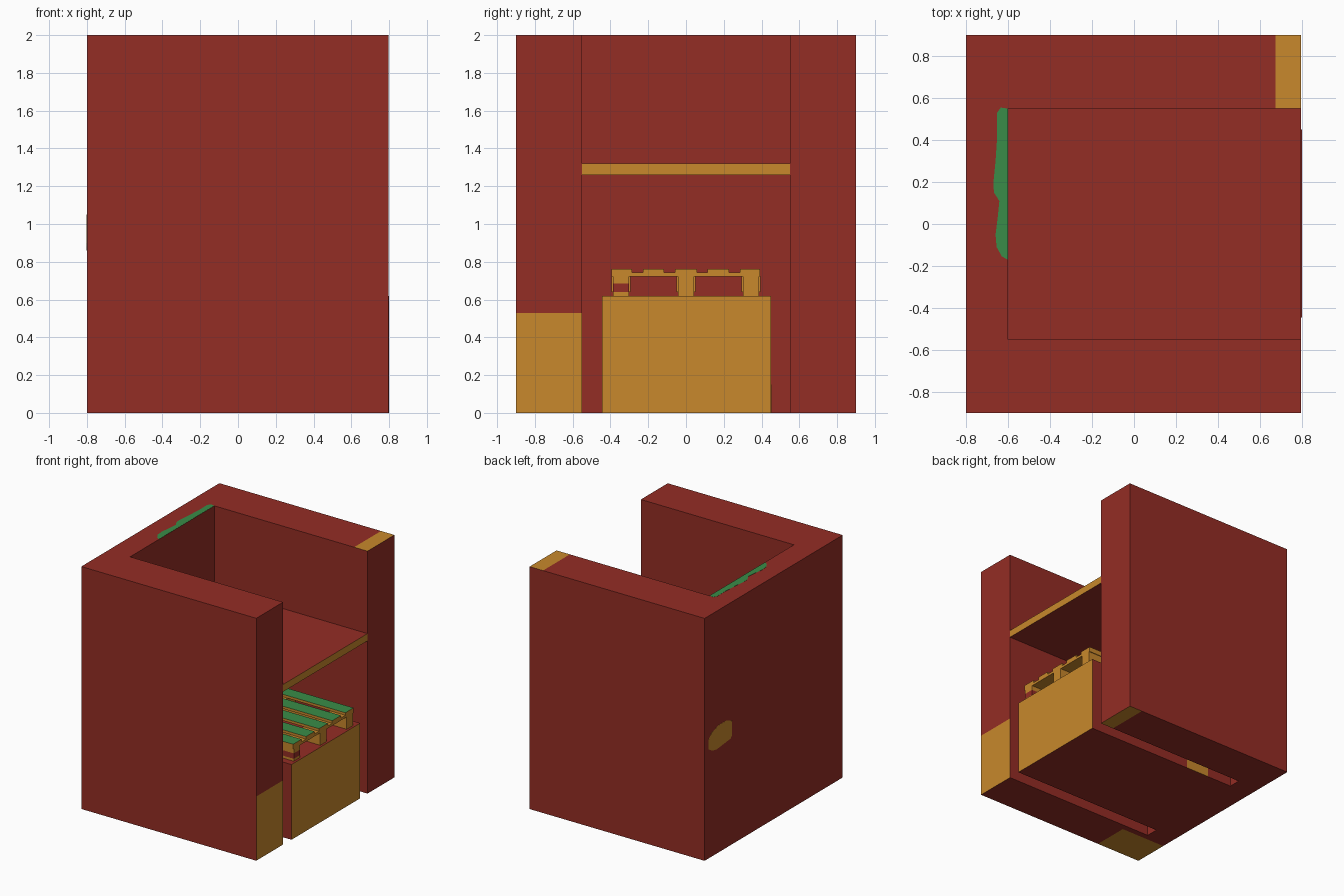
import bpy, bmesh
from mathutils import Vector

if "Cube" in bpy.data.objects:
    bpy.data.objects.remove(bpy.data.objects["Cube"])


def mat(name, rgb):
    m = bpy.data.materials.new(name)
    m.diffuse_color = (*rgb, 1)
    m.use_nodes = True
    m.node_tree.nodes["Principled BSDF"].inputs["Base Color"].default_value = m.diffuse_color
    return m


RED = mat("brick red", (0.296, 0.026, 0.018))
ORANGE = mat("warm orange", (0.578, 0.246, 0.025))
GREEN = mat("leaf green", (0.042, 0.262, 0.065))
MATS = [RED, ORANGE, GREEN]


def finish(name, bm, rule=None):
    """Turn a bmesh into an object; rule(centre, normal) gives the colour index."""
    bmesh.ops.recalc_face_normals(bm, faces=bm.faces)
    if rule:
        for f in bm.faces:
            f.material_index = rule(f.calc_center_median(), f.normal)
    me = bpy.data.meshes.new(name)
    bm.to_mesh(me)
    bm.free()
    for m in MATS:
        me.materials.append(m)
    ob = bpy.data.objects.new(name, me)
    bpy.context.collection.objects.link(ob)
    return ob


def prism(points, vec, bm=None):
    bm = bm or bmesh.new()
    f = bm.faces.new([bm.verts.new(p) for p in points])
    r = bmesh.ops.extrude_face_region(bm, geom=[f])
    vs = [v for v in r["geom"] if isinstance(v, bmesh.types.BMVert)]
    bmesh.ops.translate(bm, vec=Vector(vec), verts=vs)
    return bm


def box(name, x, y, z, rule):
    pts = [(x[0], y[0], z[0]), (x[1], y[0], z[0]), (x[1], y[1], z[0]), (x[0], y[1], z[0])]
    return finish(name, prism(pts, (0, 0, z[1] - z[0])), rule)


def red(c, n): return 0
def orange(c, n): return 1
def orange_end(c, n): return 1 if n.x > 0.9 else 0
def green_top(c, n): return 2 if n.z > 0.9 else 1


# U-shaped wall, open to +x, with coloured areas cut into its faces
E = 0.797
outline = [(-0.8, -0.9), (E, -0.9), (E, -0.55), (-0.6, -0.55),
           (-0.6, 0.55), (E, 0.55), (E, 0.9), (-0.8, 0.9)]
bm = prism([(x, y, 0) for x, y in outline], (0, 0, 2))
for co, no in [((0, 0, 0.53), (0, 0, 1)), ((0.675, 0, 0), (1, 0, 0)),
               ((-0.39, 0, 0), (1, 0, 0)), ((0, -0.6, 0), (0, 1, 0)),
               ((0, 0.55, 0), (0, 1, 0))]:
    bmesh.ops.bisect_plane(bm, geom=bm.verts[:] + bm.edges[:] + bm.faces[:],
                           plane_co=co, plane_no=no)


def wall_rule(c, n):
    if n.x > 0.9 and c.x > 0.7 and c.y < 0 and c.z < 0.53:
        return 1                                   # lower part of one wall end
    if abs(n.z) > 0.9 and c.x > 0.675 and c.y > 0.55:
        return 1                                   # top and bottom of other end
    if n.z < -0.9 and c.x < -0.39 and c.y < -0.6:
        return 1                                   # underside corner
    return 0


finish("enclosure_wall", bm, wall_rule)

# Plinth and shelf
box("plinth", (-0.6, 0.8), (-0.445, 0.45), (0, 0.62), orange_end)
box("shelf", (-0.6, E), (-0.55, 0.55), (1.26, 1.32), orange_end)

# Thin coloured patches
top_patch = [(-0.601, -0.17), (-0.63, -0.155), (-0.655, -0.11), (-0.66, -0.05),
             (-0.65, 0.03), (-0.642, 0.11), (-0.668, 0.15), (-0.67, 0.2),
             (-0.66, 0.3), (-0.652, 0.42), (-0.653, 0.53), (-0.635, 0.555), (-0.601, 0.55)]
finish("top_patch", prism([(x, y, 1.999) for x, y in top_patch], (0, 0, 0.002)),
       lambda c, n: 2)
side_patch = [(0.85, 0.9), (0.80, 0.87), (0.74, 0.86), (0.56, 0.88), (0.545, 0.9),
              (0.545, 1.02), (0.62, 1.05), (0.72, 1.05), (0.81, 1.02), (0.85, 0.98)]
finish("back_wall_patch", prism([(-0.799, y, z) for y, z in side_patch], (-0.002, 0, 0)),
       orange)
box("plinth_patch", (-0.37, -0.16), (0.449, 0.452), (0, 0.15), orange)

# Pallet: bottom runners, blocks, cross boards, top slats
X0, X1 = -0.42, 0.78
for i, y in enumerate((-0.345, 0, 0.345)):
    box(f"pallet_runner_{i}", (X0, X1), (y - 0.042, y + 0.042), (0.62, 0.64), orange)
    for j, x in enumerate((X0 + 0.07, 0.18, X1 - 0.07)):
        w = 0.042 if j == 2 else 0.05
        xs, ys = (x - 0.07, x + 0.07), (y - w, y + w)
        corner = i == 0 and j == 2
        box(f"pallet_block_low_{i}{j}", xs, ys, (0.64, 0.685), red if corner else orange)
        box(f"pallet_block_high_{i}{j}", xs, ys, (0.685, 0.725), orange)
for j, x in enumerate((X0 + 0.07, 0.18, X1 - 0.07)):
    box(f"pallet_cross_board_{j}", (x - 0.07, x + 0.07), (-0.395, 0.393), (0.722, 0.742), orange)
for i, (a, b) in enumerate([(-0.395, -0.286), (-0.228, -0.116), (-0.058, 0.058),
                            (0.114, 0.228), (0.286, 0.393)]):
    box(f"pallet_slat_{i}", (X0, X1), (a, b), (0.742, 0.763), green_top)
